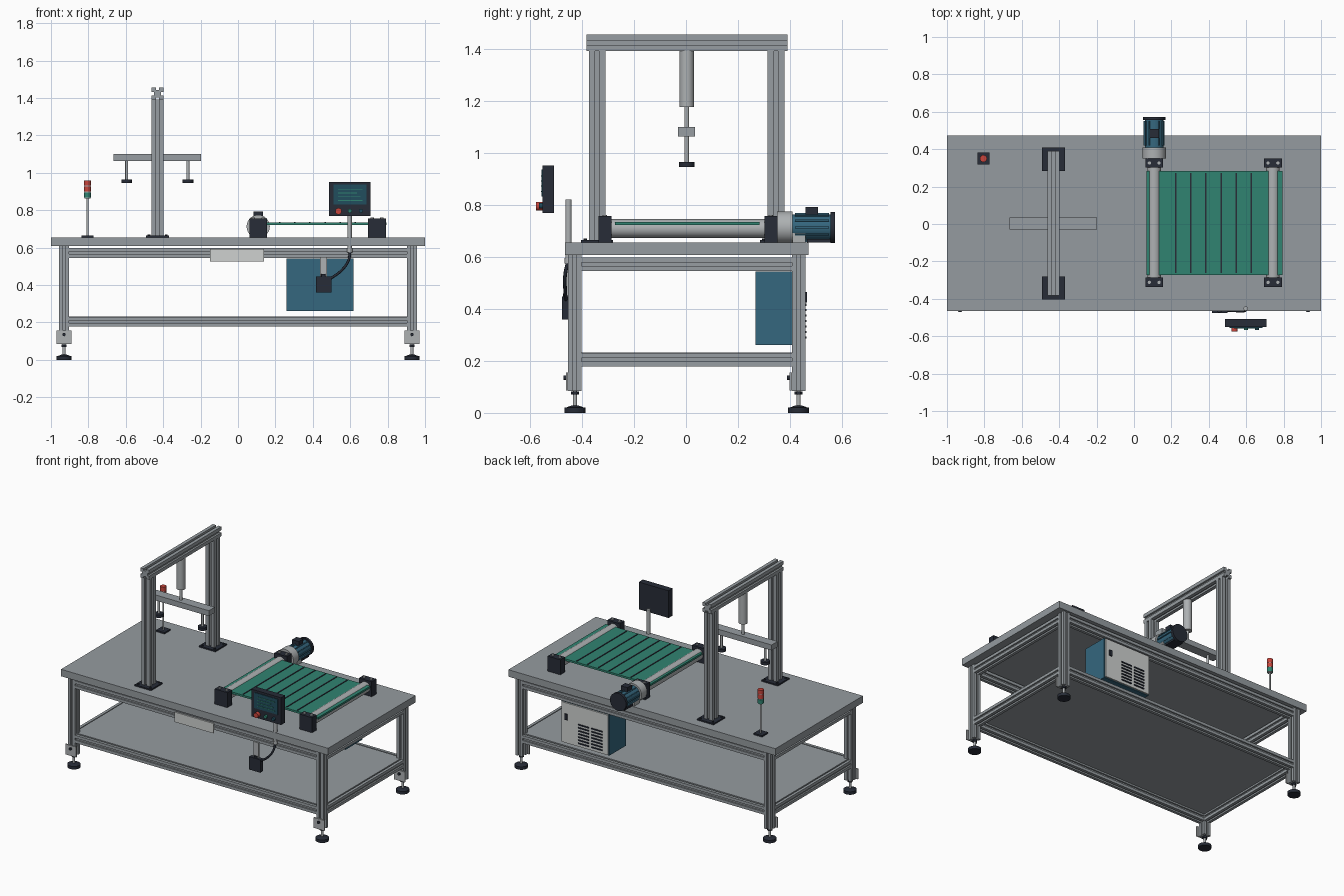
import bpy, bmesh, math
from mathutils import Matrix, Vector

cube = bpy.data.objects.get("Cube")
if cube:
    bpy.data.objects.remove(cube)


def material(name, rgb):
    m = bpy.data.materials.new(name)
    m.use_nodes = True
    m.diffuse_color = (*rgb, 1)
    bsdf = next(n for n in m.node_tree.nodes if n.type == 'BSDF_PRINCIPLED')
    bsdf.inputs["Base Color"].default_value = (*rgb, 1)
    return m


ALU = material("aluminium grey", (0.31, 0.34, 0.36))
TOP = material("table grey", (0.30, 0.33, 0.35))
STEEL = material("light steel", (0.42, 0.44, 0.45))
DARK = material("dark navy", (0.02, 0.025, 0.038))
BLUE = material("machine blue", (0.035, 0.135, 0.21))
GREEN = material("belt green", (0.03, 0.23, 0.165))
RED = material("signal red", (0.58, 0.06, 0.045))
PALE = material("pale panel", (0.62, 0.64, 0.63))
SCREEN = material("screen teal", (0.015, 0.075, 0.11))

TURN = {'Z': Matrix.Identity(4),
        'X': Matrix.Rotation(math.pi / 2, 4, 'Y'),
        'Y': Matrix.Rotation(-math.pi / 2, 4, 'X')}


def finish(name, bm, mat, smooth=False):
    bmesh.ops.recalc_face_normals(bm, faces=bm.faces)
    me = bpy.data.meshes.new(name)
    bm.to_mesh(me)
    bm.free()
    me.materials.append(mat)
    if smooth:
        me.shade_smooth()
        me.set_sharp_from_angle(angle=math.radians(35))
    ob = bpy.data.objects.new(name, me)
    bpy.context.collection.objects.link(ob)
    return ob


def box(name, x, y, z, mat):
    """Box from (low, high) pairs on each axis."""
    bm = bmesh.new()
    size = [b - a for a, b in (x, y, z)]
    mid = [(a + b) / 2 for a, b in (x, y, z)]
    bmesh.ops.create_cube(bm, size=1, matrix=Matrix.Translation(mid) @ Matrix.Diagonal((*size, 1)))
    return finish(name, bm, mat)


def plate(name, c, size, mat):
    return box(name, *[(m - s / 2, m + s / 2) for m, s in zip(c, size)], mat)


def rod(name, start, length, r, mat, axis='Z', sides=24, r2=None):
    bm = bmesh.new()
    bmesh.ops.create_cone(bm, cap_ends=True, segments=sides, radius1=r, radius2=r if r2 is None else r2,
                          depth=length, matrix=Matrix.Translation(start) @ TURN[axis]
                          @ Matrix.Translation((0, 0, length / 2)))
    return finish(name, bm, mat, True)


def extrusion(name, start, length, w, axis):
    """Slotted aluminium bar: one groove in each of its four sides."""
    h, g, d = w / 2, w * 0.13, w * 0.2
    side = [(h, -h), (h, -g), (h - d, -g), (h - d, g), (h, g)]
    bm = bmesh.new()
    pts = []
    for k in range(4):
        rot = Matrix.Rotation(k * math.pi / 2, 4, 'Z')
        pts += [rot @ Vector((a, b, 0)) for a, b in side]
    face = bm.faces.new([bm.verts.new(p) for p in pts])
    out = bmesh.ops.extrude_face_region(bm, geom=[face])
    bmesh.ops.translate(bm, vec=(0, 0, length), verts=[v for v in out["geom"] if isinstance(v, bmesh.types.BMVert)])
    bm.transform(Matrix.Translation(start) @ TURN[axis])
    return finish(name, bm, ALU)


# Table frame
LX, FY, BY, W = 0.93, -0.427, 0.433, 0.052
box("table_top", (-1, 1), (-0.465, 0.472), (0.608, 0.655), TOP)
box("lower_shelf", (-0.93, 0.93), (-0.425, 0.43), (0.222, 0.232), TOP)
for x in (-LX, LX):
    for y in (FY, BY):
        extrusion("leg", (x, y, 0.085), 0.523, W, 'Z')
        plate("foot_bracket", (x, y - 0.03, 0.121), (0.08, 0.008, 0.07), STEEL)
        rod("bracket_bolt", (x, y - 0.044, 0.135), 0.012, 0.009, DARK, 'Y', 12)
        rod("foot_pad", (x, y, 0), 0.02, 0.041, DARK)
        rod("foot_pad_top", (x, y, 0.02), 0.008, 0.036, DARK, r2=0.014)
        rod("foot_stem", (x, y, 0.025), 0.06, 0.008, STEEL)
        rod("foot_nut", (x, y, 0.07), 0.012, 0.016, DARK, sides=6)
    for z in (0.572, 0.204):
        extrusion("side_rail", (x, FY + W / 2, z), BY - FY - W, W, 'Y')
for y in (FY, BY):
    for z in (0.572, 0.204):
        extrusion("long_rail", (-LX + W / 2, y, z), 2 * LX - W, W, 'X')
box("front_nameplate", (-0.15, 0.14), (-0.463, -0.454), (0.525, 0.592), PALE)

# Gantry with press cylinder
GX = -0.43
for y in (-0.342, 0.346):
    box("gantry_base_plate", (GX - 0.062, GX + 0.062), (y - 0.062, y + 0.062), (0.655, 0.664), DARK)
    extrusion("gantry_column", (GX, y, 0.66), 0.732, 0.064, 'Z')
    for dx in (-0.046, 0.046):
        for dy in (-0.046, 0.046):
            rod("base_bolt", (GX + dx, y + dy, 0.664), 0.006, 0.007, DARK, sides=8)
extrusion("gantry_beam", (GX, -0.383, 1.423), 0.774, 0.064, 'Y')
rod("press_cylinder", (GX, 0.003, 1.177), 0.216, 0.028, STEEL, sides=32)
rod("press_rod", (GX, 0.003, 1.09), 0.09, 0.009, STEEL)
box("press_bar", (-0.665, -0.197), (-0.03, 0.034), (1.063, 1.1), ALU)
for x in (-0.595, -0.268):
    rod("press_pin", (x, 0.003, 0.963), 0.1, 0.008, STEEL)
    rod("press_pad", (x, 0.003, 0.945), 0.02, 0.029, DARK)

# Signal tower
TX, TY = -0.805, 0.35
plate("tower_base", (TX, TY, 0.66), (0.064, 0.064, 0.01), DARK)
rod("tower_pole", (TX, TY, 0.66), 0.21, 0.006, STEEL)
for z, m in ((0.868, GREEN), (0.9, RED), (0.932, RED)):
    rod("tower_lamp", (TX, TY, z), 0.028, 0.019, m)
    rod("tower_spacer", (TX, TY, z - 0.004), 0.004, 0.017, STEEL)

# Conveyor
for x in (0.108, 0.743):
    rod("roller", (x, -0.3, 0.709), 0.605, 0.036, STEEL, 'Y', 32)
    for y in (-0.312, 0.326):
        plate("bearing_block", (x, y, 0.706), (0.095, 0.05, 0.102), DARK)
        for dx in (-0.026, 0.026):
            rod("block_bolt", (x + dx, y, 0.757), 0.005, 0.009, STEEL, sides=12)
box("belt", (0.066, 0.793), (-0.273, 0.283), (0.722, 0.735), GREEN)
for i in range(6):
    plate("belt_slat", (0.222 + i * 0.0812, 0.005, 0.736), (0.008, 0.535, 0.004), DARK)

# Drive motor
MX, MZ = 0.108, 0.713
rod("gear_housing", (MX, 0.35, MZ), 0.06, 0.062, STEEL, 'Y', 32)
rod("motor_body", (MX, 0.41, MZ), 0.147, 0.05, BLUE, 'Y', 32)
rod("motor_end_cap", (MX, 0.555, MZ), 0.018, 0.06, DARK, 'Y', 32)
plate("motor_foot", (MX, 0.435, 0.683), (0.09, 0.05, 0.056), STEEL)
plate("motor_terminal_box", (MX, 0.484, 0.774), (0.05, 0.048, 0.036), DARK)
plate("motor_rest", (MX, 0.51, 0.662), (0.07, 0.09, 0.012), DARK)
for k in range(12):
    bm = bmesh.new()
    turn = Matrix.Rotation(k * math.pi / 6, 4, 'Y')
    bmesh.ops.create_cube(bm, size=1, matrix=Matrix.Translation((MX, 0.485, MZ)) @ turn
                          @ Matrix.Translation((0, 0, 0.051)) @ Matrix.Diagonal((0.006, 0.13, 0.01, 1)))
    finish("motor_fin", bm, BLUE)

# Electrical cabinet
box("cabinet", (0.26, 0.617), (0.268, 0.448), (0.262, 0.543), BLUE)
box("cabinet_door", (0.265, 0.612), (0.448, 0.458), (0.267, 0.538), PALE)
plate("door_handle", (0.575, 0.461, 0.445), (0.02, 0.008, 0.04), DARK)
for x in (0.345, 0.445):
    for i in range(7):
        plate("door_louvre", (x, 0.46, 0.29 + i * 0.021), (0.08, 0.008, 0.008), DARK)

# Operator panel
rod("panel_post", (0.597, -0.452, 0.59), 0.23, 0.012, STEEL)
rod("post_socket", (0.597, -0.452, 0.575), 0.02, 0.015, STEEL)
box("panel_housing", (0.486, 0.709), (-0.552, -0.508), (0.768, 0.952), DARK)
box("panel_screen", (0.51, 0.686), (-0.556, -0.55), (0.832, 0.937), SCREEN)
for i, w in enumerate((0.13, 0.1, 0.12, 0.13)):
    plate("screen_line", (0.535 + w / 2, -0.557, 0.912 - i * 0.02), (w, 0.003, 0.004), GREEN)
rod("stop_button", (0.537, -0.576, 0.795), 0.026, 0.017, RED, 'Y')
rod("start_button", (0.598, -0.566, 0.797), 0.016, 0.011, GREEN, 'Y')
rod("selector_button", (0.657, -0.566, 0.797), 0.016, 0.011, SCREEN, 'Y')

# Junction box and cable
box("junction_box", (0.416, 0.5), (-0.476, -0.448), (0.36, 0.447), DARK)
box("junction_bracket", (0.438, 0.477), (-0.462, -0.452), (0.44, 0.55), STEEL)
rod("junction_cap", (0.457, -0.462, 0.445), 0.014, 0.012, DARK)
curve = bpy.data.curves.new("panel_cable", 'CURVE')
curve.dimensions = '3D'
curve.bevel_depth = 0.007
curve.bevel_resolution = 2
path = [(0.6, -0.455, 0.58), (0.59, -0.465, 0.53), (0.55, -0.465, 0.475), (0.495, -0.462, 0.435)]
spline = curve.splines.new('BEZIER')
spline.bezier_points.add(len(path) - 1)
for p, co in zip(spline.bezier_points, path):
    p.co = co
    p.handle_left_type = p.handle_right_type = 'AUTO'
curve.materials.append(DARK)
bpy.context.collection.objects.link(bpy.data.objects.new("panel_cable", curve))
